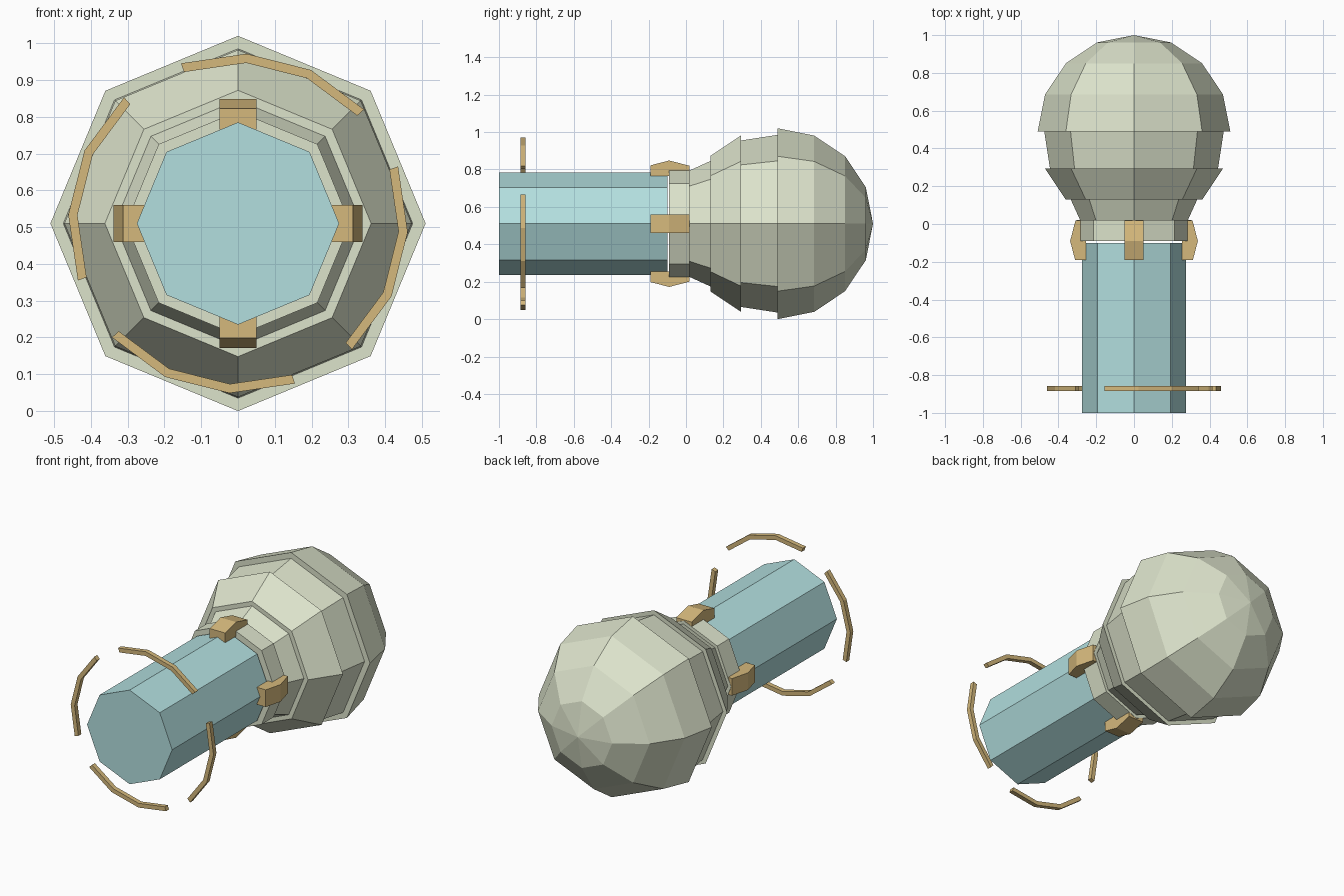
import bpy, bmesh
from math import sin, cos, pi, radians

if "Cube" in bpy.data.objects:
    bpy.data.objects.remove(bpy.data.objects["Cube"])

CZ = 0.51  # height of the long axis


def material(name, rgb):
    m = bpy.data.materials.new(name)
    m.diffuse_color = (*rgb, 1)
    m.use_nodes = True
    m.node_tree.nodes["Principled BSDF"].inputs["Base Color"].default_value = m.diffuse_color
    return m


GREEN = material("pale_green", (0.72, 0.77, 0.60))
BLUE = material("light_blue", (0.45, 0.74, 0.74))
GOLD = material("brass", (0.66, 0.48, 0.20))


def polar(r, a, y):
    return (r * sin(a), y, CZ + r * cos(a))


def finish(name, bm, mat):
    bmesh.ops.recalc_face_normals(bm, faces=bm.faces)
    me = bpy.data.meshes.new(name)
    bm.to_mesh(me)
    bm.free()
    me.materials.append(mat)
    ob = bpy.data.objects.new(name, me)
    bpy.context.collection.objects.link(ob)
    return ob


def lathe(name, profile, mat, n=8):
    """Closed n-sided solid around the y axis from (y, radius) pairs."""
    bm = bmesh.new()
    rings = []
    for y, r in profile:
        k = n if r > 0 else 1
        rings.append([bm.verts.new(polar(r, 2 * pi * i / n, y)) for i in range(k)])
    for a, b in zip(rings, rings[1:]):
        for i in range(n):
            j = (i + 1) % n
            if len(b) == 1:
                bm.faces.new((a[i], a[j], b[0]))
            else:
                bm.faces.new((a[i], a[j], b[j], b[i]))
    for ring in (rings[0], rings[-1]):
        if len(ring) > 1:
            bm.faces.new(ring)
    return finish(name, bm, mat)


def strip(name, sections, mat):
    """Solid bar through a list of four-point cross-sections."""
    bm = bmesh.new()
    rings = [[bm.verts.new(p) for p in s] for s in sections]
    for a, b in zip(rings, rings[1:]):
        for i in range(4):
            j = (i + 1) % 4
            bm.faces.new((a[i], a[j], b[j], b[i]))
    bm.faces.new(rings[0])
    bm.faces.new(rings[-1])
    return finish(name, bm, mat)


# Tube and the stepped body
lathe("tube", [(-1, 0.275), (-0.1, 0.275)], BLUE)
lathe("collar", [(-0.09, 0.305), (0.02, 0.305)], GREEN)
lathe("neck", [(0.02, 0.285), (0.13, 0.335)], GREEN)
lathe("flare", [(0.13, 0.362), (0.295, 0.472)], GREEN)
lathe("drum", [(0.295, 0.445), (0.49, 0.475)], GREEN)

# Rounded end
R = 0.51
dome = [(0.49 + R * sin(i * pi / 8), R * cos(i * pi / 8)) for i in range(4)]
lathe("dome", dome + [(1.0, 0)], GREEN)

# Four clips across the joint and four curved guard bars near the open end
for q in range(4):
    turn = q * pi / 2
    s, c = sin(turn), cos(turn)

    def place(x, y, r):
        return (x * c + r * s, y, CZ - x * s + r * c)

    strip(f"clip_{q + 1}",
          [[place(-0.05, y, 0.255), place(0.05, y, 0.255),
            place(0.05, y, r), place(-0.05, y, r)]
           for y, r in ((-0.19, 0.312), (-0.09, 0.338), (0.018, 0.31))], GOLD)

    angles = [turn + radians(-19.6 + 22.5 * i) for i in range(4)]
    strip(f"guard_bar_{q + 1}",
          [[polar(0.437, a, -0.885), polar(0.462, a, -0.885),
            polar(0.462, a, -0.858), polar(0.437, a, -0.858)] for a in angles], GOLD)
